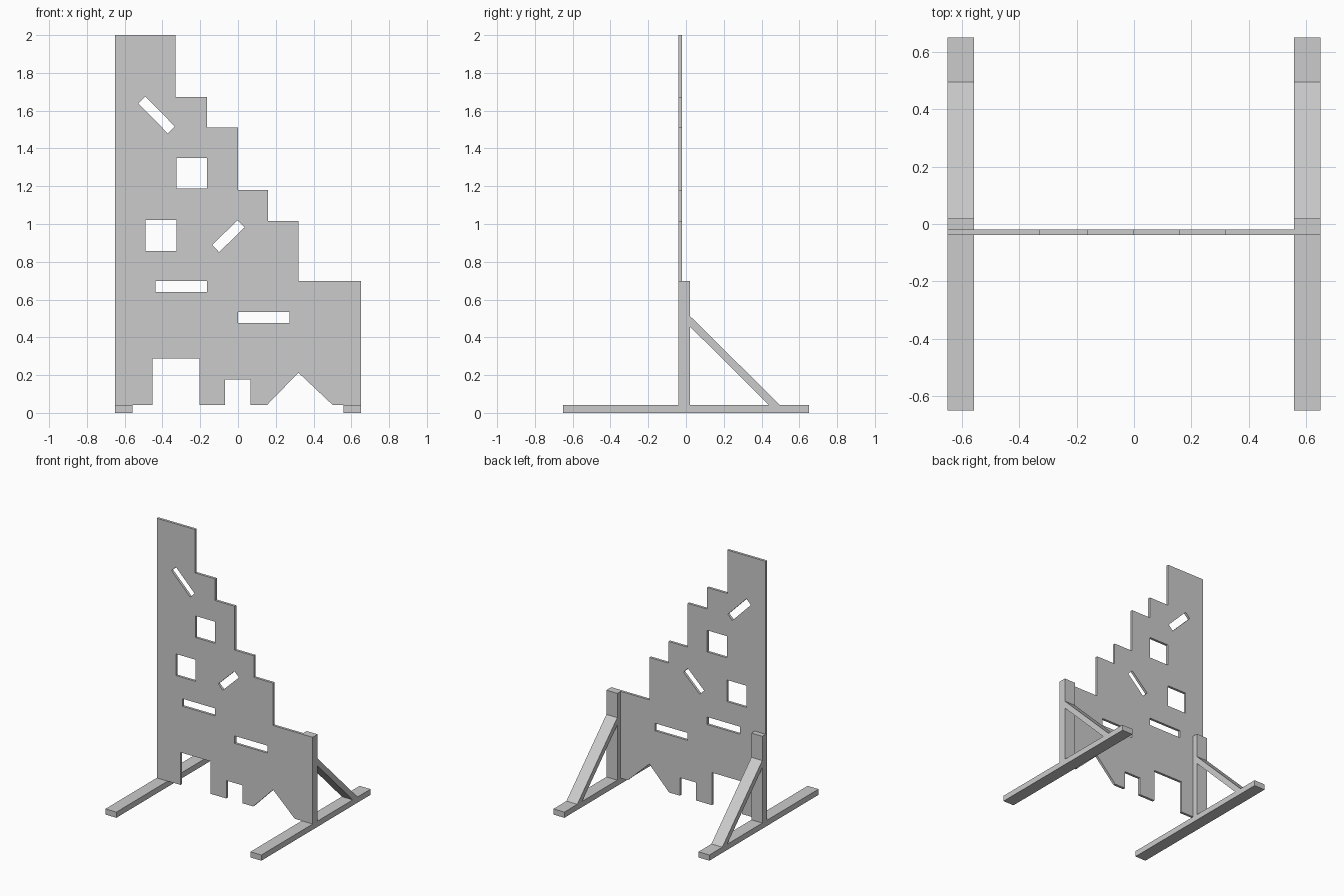
import bpy, bmesh
from mathutils import Matrix, Vector

if "Cube" in bpy.data.objects:
    bpy.data.objects.remove(bpy.data.objects["Cube"])

# Panel outline and cut-outs as (x, z) points
OUTLINE = [(-.65, .043), (-.65, 2), (-.33, 2), (-.33, 1.673), (-.163, 1.673),
           (-.163, 1.51), (0, 1.51), (0, 1.18), (.16, 1.18), (.16, 1.017),
           (.32, 1.017), (.32, .697), (.65, .697), (.65, .043), (.5, .043),
           (.32, .213), (.155, .043), (.065, .043), (.065, .178), (-.07, .178),
           (-.07, .043), (-.203, .043), (-.203, .288), (-.452, .288), (-.452, .043)]


def rect(x0, x1, z0, z1):
    return [(x0, z0), (x1, z0), (x1, z1), (x0, z1)]


HOLES = [rect(-.326, -.163, 1.187, 1.35),
         rect(-.49, -.326, .857, 1.02),
         rect(-.437, -.163, .64, .697),
         rect(0, .272, .477, .533),
         [(-.49, 1.675), (-.335, 1.517), (-.372, 1.48), (-.527, 1.638)],
         [(-.002, 1.02), (.035, .982), (-.1, .851), (-.137, .889)]]


def make_panel(name, loops, y0, y1):
    cu = bpy.data.curves.new(name + "_profile", 'CURVE')
    cu.dimensions = '2D'
    cu.fill_mode = 'BOTH'
    cu.extrude = (y1 - y0) / 2
    for pts in loops:
        s = cu.splines.new('POLY')
        s.points.add(len(pts) - 1)
        for p, (x, z) in zip(s.points, pts):
            p.co = (x, z, 0, 1)
        s.use_cyclic_u = True
        s.use_smooth = False
    ob = bpy.data.objects.new(name, cu)
    bpy.context.collection.objects.link(ob)
    bpy.context.view_layer.objects.active = ob
    ob.select_set(True)
    bpy.ops.object.convert(target='MESH')
    ob = bpy.context.object
    ob.select_set(False)
    # Stand the panel upright and weld its caps to its sides
    m = ob.data
    m.transform(Matrix.Translation((0, (y0 + y1) / 2, 0)) @ Matrix.Rotation(1.5707963, 4, 'X'))
    bm = bmesh.new()
    bm.from_mesh(m)
    bmesh.ops.remove_doubles(bm, verts=bm.verts, dist=1e-4)
    bmesh.ops.recalc_face_normals(bm, faces=bm.faces)
    for f in bm.faces:
        f.smooth = False
    bm.to_mesh(m)
    bm.free()


def make_prism(name, pts, x0, x1):
    """Extrude a (y, z) side profile from x0 to x1."""
    bm = bmesh.new()
    face = bm.faces.new([bm.verts.new((x0, y, z)) for y, z in pts])
    ext = bmesh.ops.extrude_face_region(bm, geom=[face])
    bmesh.ops.translate(bm, vec=Vector((x1 - x0, 0, 0)),
                        verts=[g for g in ext['geom'] if isinstance(g, bmesh.types.BMVert)])
    bmesh.ops.recalc_face_normals(bm, faces=bm.faces)
    m = bpy.data.meshes.new(name)
    bm.to_mesh(m)
    bm.free()
    bpy.context.collection.objects.link(bpy.data.objects.new(name, m))


# Stepped wall panel with cut-outs
make_panel("wall_panel", [OUTLINE] + HOLES, -.039, -.02)

# Foot, post and diagonal brace on each side
for side, x0, x1 in (("left", -.65, -.559), ("right", .559, .65)):
    make_prism(side + "_foot", rect(-.65, .65, 0, .043), x0, x1)
    make_prism(side + "_post", rect(-.02, .02, .043, .697), x0, x1)
    make_prism(side + "_brace", [(.02, .514), (.02, .458), (.438, .043), (.496, .043)], x0, x1)
